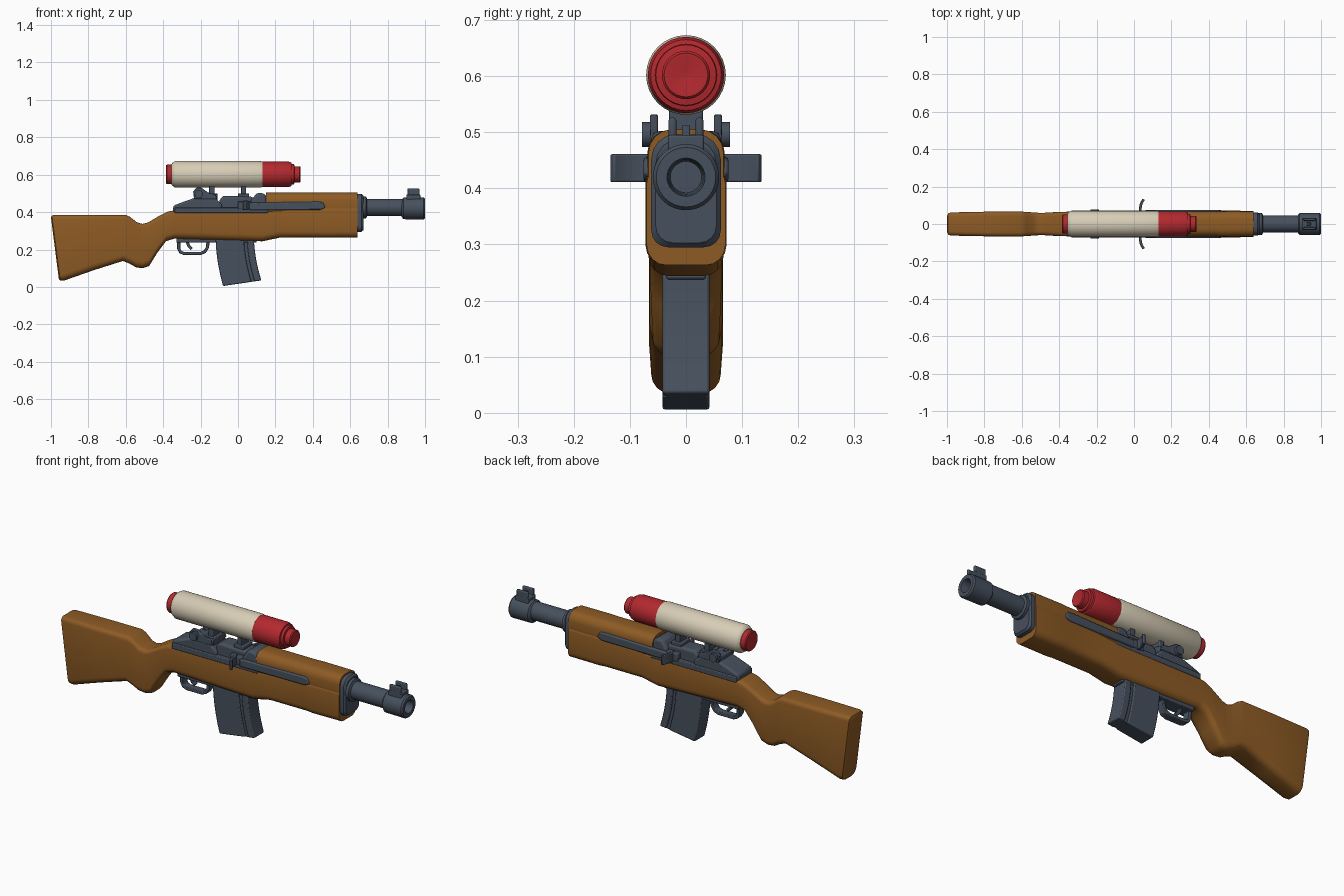
import bpy, bmesh, math
from mathutils import Vector

if "Cube" in bpy.data.objects:
    bpy.data.objects.remove(bpy.data.objects["Cube"])


def material(name, rgb):
    m = bpy.data.materials.new(name)
    m.diffuse_color = (*rgb, 1)
    m.use_nodes = True
    m.node_tree.nodes["Principled BSDF"].inputs["Base Color"].default_value = m.diffuse_color
    return m


WOOD = material("brown wood", (0.27, 0.105, 0.018))
STEEL = material("blue grey steel", (0.062, 0.08, 0.11))
CREAM = material("cream", (0.68, 0.61, 0.47))
RED = material("red", (0.45, 0.022, 0.028))


def finish(name, bm, mat, bevel=0.0, angle=35):
    bmesh.ops.recalc_face_normals(bm, faces=bm.faces)
    me = bpy.data.meshes.new(name)
    bm.to_mesh(me)
    bm.free()
    ob = bpy.data.objects.new(name, me)
    bpy.context.collection.objects.link(ob)
    me.materials.append(mat)
    if bevel:
        mod = ob.modifiers.new("bevel", 'BEVEL')
        mod.width, mod.segments, mod.limit_method = bevel, 2, 'ANGLE'
    bpy.ops.object.select_all(action='DESELECT')
    bpy.context.view_layer.objects.active = ob
    ob.select_set(True)
    bpy.ops.object.shade_smooth_by_angle(angle=math.radians(angle))
    return ob


def loft(name, rings, mat, bevel=0.0, angle=35):
    """Skin a list of equal-length closed rings and cap both ends."""
    bm = bmesh.new()
    vs = [[bm.verts.new(p) for p in r] for r in rings]
    n = len(vs[0])
    for a, b in zip(vs, vs[1:]):
        for i in range(n):
            bm.faces.new((a[i], a[(i + 1) % n], b[(i + 1) % n], b[i]))
    bm.faces.new(vs[0])
    bm.faces.new(vs[-1])
    return finish(name, bm, mat, bevel, angle)


def extrude(name, pts, lo, hi, mat, bevel=0.0, axis='y'):
    """Extrude an XZ outline along y, or an XY outline along z."""
    def put(p, t):
        return (p[0], t, p[1]) if axis == 'y' else (p[0], p[1], t)
    return loft(name, [[put(p, t) for p in pts] for t in (lo, hi)], mat, bevel)


def box(name, x, y, z, mat, bevel=0.004):
    pts = [(x[0], z[0]), (x[1], z[0]), (x[1], z[1]), (x[0], z[1])]
    return extrude(name, pts, y[0], y[1], mat, bevel)


def tube(name, prof, mat, z=0.0, n=32):
    """Lathe (x, radius) pairs round a lengthwise axis at height z."""
    rings = [[(x, r * math.cos(2 * math.pi * i / n), z + r * math.sin(2 * math.pi * i / n))
              for i in range(n)] for x, r in prof]
    return loft(name, rings, mat)


def strip(path, t):
    """Outline of a strip of thickness t following a 2D path."""
    ps = [Vector(p) for p in path]
    a, b = [], []
    for i, p in enumerate(ps):
        d = (ps[min(i + 1, len(ps) - 1)] - ps[max(i - 1, 0)]).normalized()
        nrm = Vector((-d.y, d.x)) * t / 2
        a.append(tuple(p + nrm))
        b.append(tuple(p - nrm))
    return a + b[::-1]


def section(xt, zt, xb, zb, w, rt, rb):
    """Rounded cross-section between a top point and a bottom point."""
    h = zt - zb
    ring = []
    for sy, top, start in ((1, 1, 0), (-1, 1, 90), (-1, 0, 180), (1, 0, 270)):
        r = min(rt if top else rb, w * 0.95)
        cz = h - r if top else r
        for k in range(5):
            a = math.radians(start + 22.5 * k)
            y = sy * (w - r) + r * math.cos(a)
            z = cz + r * math.sin(a)
            ring.append((xb + (xt - xb) * z / h, y, zb + z))
    return ring


# Wooden stock: butt, grip and fore-end in one loft
stations = [
    (-1.0, .372, -.958, .042, .048), (-.995, .382, -.950, .033, .058),
    (-.98, .385, -.93, .034, .062), (-.78, .385, -.77, .09, .066),
    (-.60, .385, -.615, .139, .066), (-.578, .375, -.58, .125, .065),
    (-.54, .345, -.545, .105, .062), (-.51, .337, -.51, .10, .060),
    (-.48, .345, -.475, .112, .060), (-.425, .378, -.43, .185, .063),
    (-.375, .403, -.385, .245, .065), (-.33, .411, -.34, .258, .066),
    (.13, .411, .13, .244, .067), (.22, .42, .22, .263, .067),
    (.44, .43, .44, .263, .067), (.47, .432, .47, .263, .072),
    (.64, .432, .64, .263, .070)]
loft("stock", [section(*s, .022, .035) for s in stations], WOOD, angle=40)

# Upper handguard and front band
loft("handguard", [section(x, .505, x, .40, w, .042, .01)
                   for x, w in ((.15, .066), (.44, .066), (.47, .069), (.64, .067))], WOOD)
loft("front_band", [section(x, .497 - d, x, .295 + d, .062 - d, .045, .03)
                    for x, d in ((.635, 0), (.66, 0), (.67, .008))], STEEL)

# Barrel and hollow muzzle
tube("barrel", [(.62, .058), (.685, .058), (.69, .046), (.89, .046)], STEEL, .425)
tube("muzzle", [(.875, .046), (.885, .058), (.992, .059), (1.0, .053), (1.0, .034),
                (.985, .031), (.93, .028)], STEEL, .42)

# Front sight
box("front_sight_base", (.90, .975), (-.032, .032), (.46, .495), STEEL)
box("front_sight_post", (.925, .945), (-.007, .007), (.48, .513), STEEL, .002)
for s in (1, -1):
    y = sorted((s * .017, s * .031))
    box("front_sight_ear", (.905, .97), y, (.48, .526), STEEL, .005)

# Receiver
extrude("receiver_rear", [(-.35, .40), (-.345, .435), (-.30, .452), (-.235, .475),
                          (-.12, .475), (-.085, .44), (-.085, .40)],
        -.06, .06, STEEL, .01)
extrude("receiver_bolt", [(-.10, .40), (-.10, .465), (-.08, .487), (.08, .483), (.08, .40)],
        -.046, .046, STEEL, .012)
extrude("receiver_ring", [(.06, .40), (.065, .455), (.10, .502), (.135, .502),
                          (.155, .485), (.155, .40)], -.062, .062, STEEL, .014)
box("receiver_rail", (-.34, .16), (-.068, .068), (.395, .425), STEEL)

# Rear sight with side knobs
box("rear_sight_base", (-.235, -.11), (-.05, .05), (.46, .495), STEEL)
bm = bmesh.new()
for s in (1, -1):
    r = bmesh.ops.create_cone(bm, cap_ends=True, segments=20, radius1=.022, radius2=.022, depth=.014)
    for v in r['verts']:
        x, y, z = v.co
        v.co = (-.21 + x, s * .071 + z, .496 + y)
    r = bmesh.ops.create_cone(bm, cap_ends=True, segments=12, radius1=.011, radius2=.011, depth=.05)
    for v in r['verts']:
        x, y, z = v.co
        v.co = (-.21 + x, s * .045 + z, .49 + y)
finish("rear_sight_knobs", bm, STEEL)
for s in (1, -1):
    y = sorted((s * .05, s * .064))
    extrude("rear_sight_ear", [(-.235, .47), (-.24, .51), (-.22, .532), (-.195, .53),
                               (-.16, .505), (-.12, .495), (-.11, .47)], y[0], y[1], STEEL, .003)
    # Operating rods and curved charging handles, one on each side
    y = sorted((s * .05, s * .076))
    extrude("operating_rod", [(.06, .41), (.44, .412), (.468, .425), (.455, .452),
                              (.43, .456), (.06, .45)], y[0], y[1], STEEL, .006)
    path = [(.035, s * .055), (.033, s * .078), (.036, s * .10), (.043, s * .118), (.052, s * .132)]
    extrude("charging_handle", strip(path, .014), .411, .461, STEEL, .003, 'z')
    box("handle_block", (.0, .07), sorted((s * .04, s * .072)), (.415, .458), STEEL, .005)

# Scope mounts
for x in (-.14, .03):
    box("scope_post", (x - .014, x + .014), (-.03, .03), (.47, .56), STEEL)
    box("scope_clamp", (x - .03, x + .03), (-.038, .038), (.478, .50), STEEL)

# Scope: cream tube with red ends
Z = .602
tube("scope_body", [(-.355, .055), (-.35, .062), (-.335, .071), (.118, .071), (.13, .068)], CREAM, Z)
tube("scope_eyepiece", [(-.385, .04), (-.385, .048), (-.38, .052), (-.34, .052)], RED, Z)
tube("scope_objective", [(.12, .066), (.132, .068), (.27, .068), (.285, .063), (.287, .055),
                         (.30, .054), (.302, .043), (.33, .043), (.335, .039),
                         (.335, .033), (.328, .005)], RED, Z)


# Curved magazine: two ribs with a groove between them
def mag_point(f, t):
    a = Vector((-.12 + .008 * t + .032 * t * t, .26 - .255 * t))
    b = Vector((.085 + .008 * t + .032 * t * t, .26 - .225 * t))
    return tuple(a.lerp(b, f))


for name, f0, f1, w, bev in (("magazine_rear", 0, .74, .042, .005),
                             ("magazine_groove", .7, .86, .034, 0),
                             ("magazine_front", .82, 1, .042, .005)):
    ts = [i / 8 for i in range(9)]
    pts = [mag_point(f0, t) for t in ts] + [mag_point(f1, t) for t in reversed(ts)]
    extrude(name, pts, -w, w, STEEL, bev)

# Trigger and guard
guard = [(-.317, .27), (-.317, .205), (-.308, .187), (-.29, .179), (-.20, .179),
         (-.178, .188), (-.163, .212), (-.158, .27)]
extrude("trigger_guard", strip(guard, .017), -.02, .02, STEEL, .003)
trigger = [(-.275, .265), (-.272, .24), (-.262, .218), (-.247, .203)]
extrude("trigger", strip(trigger, .016), -.011, .011, STEEL, .003)
box("trigger_plate", (-.33, .10), (-.036, .036), (.238, .27), STEEL)
